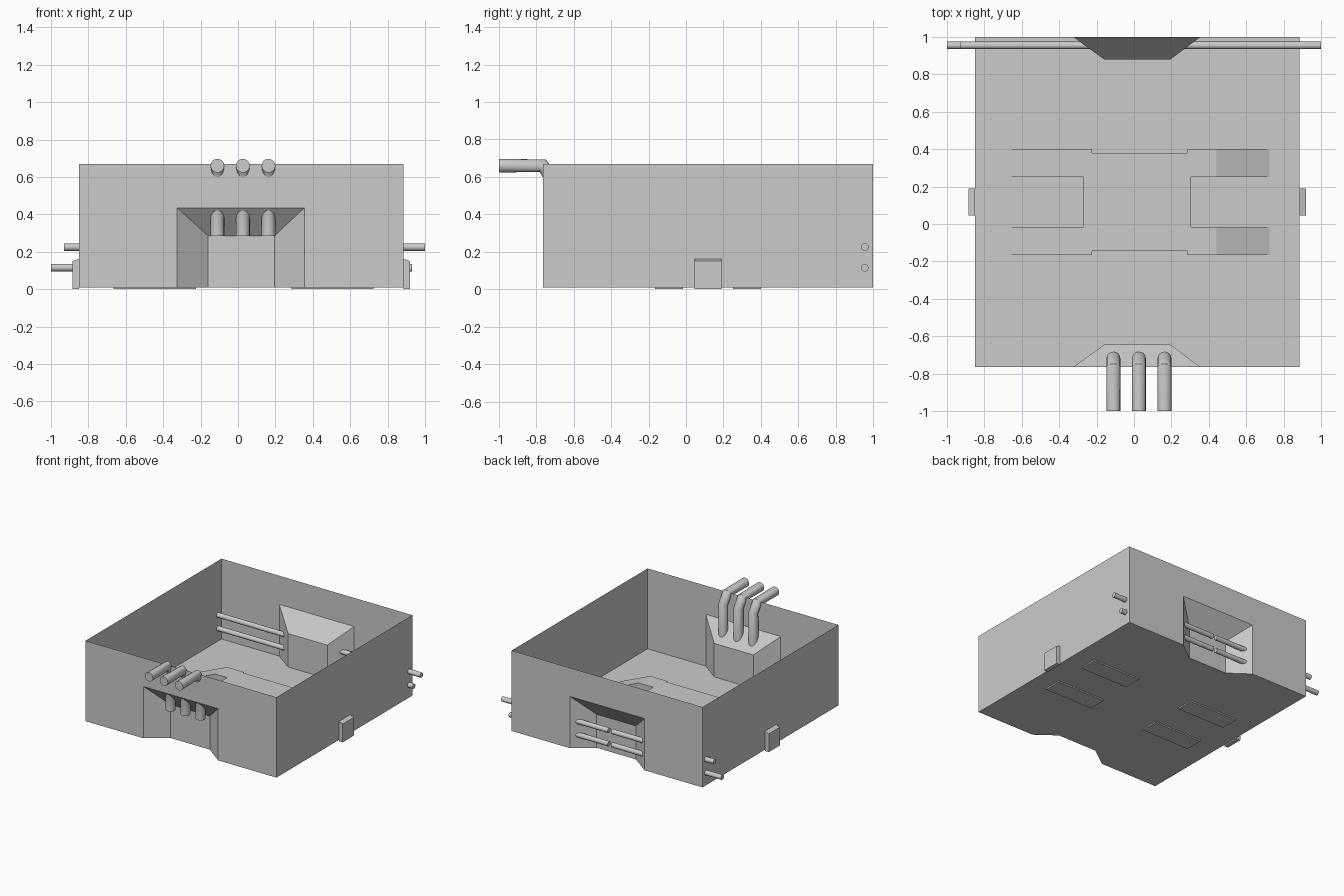
import bpy
import bmesh
import math

if "Cube" in bpy.data.objects:
    bpy.data.objects.remove(bpy.data.objects["Cube"])


def make_object(name, bm):
    bmesh.ops.remove_doubles(bm, verts=bm.verts, dist=1e-5)
    bmesh.ops.recalc_face_normals(bm, faces=bm.faces)
    mesh = bpy.data.meshes.new(name)
    bm.to_mesh(mesh)
    bm.free()
    obj = bpy.data.objects.new(name, mesh)
    bpy.context.collection.objects.link(obj)
    return obj


def face(bm, pts):
    bm.faces.new([bm.verts.new(p) for p in pts])


def prism(name, profile, y0, y1):
    """Extrude an (x, z) profile along y."""
    bm = bmesh.new()
    face(bm, [(x, y0, z) for x, z in profile])
    ret = bmesh.ops.extrude_face_region(bm, geom=bm.faces[:])
    moved = [v for v in ret["geom"] if isinstance(v, bmesh.types.BMVert)]
    bmesh.ops.translate(bm, verts=moved, vec=(0, y1 - y0, 0))
    return make_object(name, bm)


def tube(name, pts, radius):
    """Round tube with capped ends along a path."""
    curve = bpy.data.curves.new(name, "CURVE")
    curve.dimensions = "3D"
    curve.bevel_depth = radius
    curve.bevel_resolution = 6
    curve.use_fill_caps = True
    spline = curve.splines.new("POLY")
    spline.points.add(len(pts) - 1)
    for point, p in zip(spline.points, pts):
        point.co = (*p, 1)
    obj = bpy.data.objects.new(name, curve)
    bpy.context.collection.objects.link(obj)
    bpy.ops.object.select_all(action="DESELECT")
    obj.select_set(True)
    bpy.context.view_layer.objects.active = obj
    bpy.ops.object.convert(target="MESH")
    bpy.ops.object.shade_smooth_by_angle(angle=math.radians(35))


# Open-topped sheet shell with a tapered pocket in the front and back walls
L, R, F, B = -0.85, 0.885, -0.765, 1.0
Z0, Z1 = 0.01, 0.67
OL, OR, OZ = -0.325, 0.355, 0.435    # pocket mouth
IL, IR, IZ = -0.16, 0.195, 0.285     # pocket inner wall
DEPTH = 0.12

bm = bmesh.new()
for x in (L, R):
    face(bm, [(x, F, Z0), (x, B, Z0), (x, B, Z1), (x, F, Z1)])
for y, inner in ((F, F + DEPTH), (B, B - DEPTH)):
    face(bm, [(L, y, Z0), (OL, y, Z0), (OL, y, OZ), (OR, y, OZ),
              (OR, y, Z0), (R, y, Z0), (R, y, Z1), (L, y, Z1)])
    face(bm, [(IL, inner, Z0), (IR, inner, Z0), (IR, inner, IZ), (IL, inner, IZ)])
    face(bm, [(OL, y, OZ), (OR, y, OZ), (IR, inner, IZ), (IL, inner, IZ)])
    for o, i in ((OL, IL), (OR, IR)):
        face(bm, [(o, y, Z0), (i, inner, Z0), (i, inner, IZ), (o, y, OZ)])
face(bm, [(L, F, Z0), (OL, F, Z0), (IL, F + DEPTH, Z0), (IR, F + DEPTH, Z0),
          (OR, F, Z0), (R, F, Z0), (R, B, Z0), (OR, B, Z0),
          (IR, B - DEPTH, Z0), (IL, B - DEPTH, Z0), (OL, B, Z0), (L, B, Z0)])
make_object("shell", bm)

# Central floor block and four ramped feet that poke through the floor
prism("floor_block", [(-0.27, Z0), (0.305, Z0), (0.305, 0.138), (-0.27, 0.138)],
      -0.145, 0.38)
MID = 0.03
for side in (-1, 1):
    for y0, y1 in ((-0.165, -0.015), (0.25, 0.40)):
        profile = [(0.695, 0), (0.695, 0.012), (0.41, 0.135), (0.255, 0.135), (0.255, 0)]
        prism("ramped_foot", [(MID + side * x, z) for x, z in profile], y0, y1)

# Side blocks with a slightly sloping top
for wall, outer in ((R, 0.92), (L, -0.885)):
    prism("side_block", [(wall, 0), (outer, 0), (outer, 0.15), (wall, 0.162)], 0.045, 0.19)

# Thin back tubes, two from each side, meeting near the middle
for z, left, right in ((0.225, -0.93, 1.0), (0.115, -1.0, 0.93)):
    tube("back_tube_left", [(left, 0.955, z), (0.0, 0.955, z)], 0.02)
    tube("back_tube_right", [(0.03, 0.955, z), (right, 0.955, z)], 0.02)

# Three bent front pipes
for x in (-0.11, 0.026, 0.163):
    tube("front_pipe", [(x, -1.0, 0.66), (x, -0.765, 0.66),
                        (x, -0.718, 0.59), (x, -0.718, 0.285)], 0.037)
